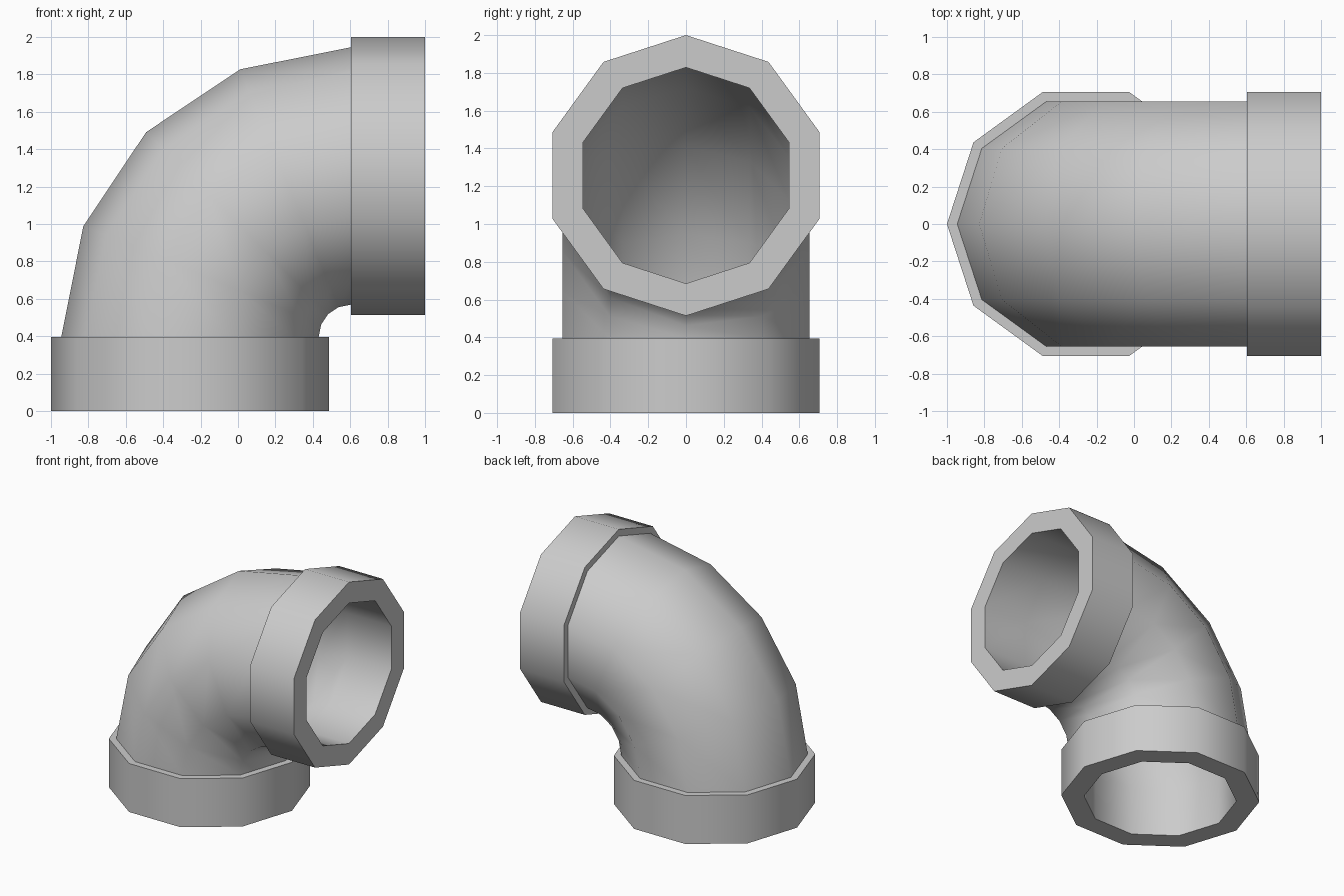
import bpy
import bmesh
from math import sin, cos, pi, radians

if "Cube" in bpy.data.objects:
    bpy.data.objects.remove(bpy.data.objects["Cube"], do_unlink=True)

SIDES, STEPS = 10, 4
COLLAR_R, PIPE_R, BORE_R = 0.743, 0.688, 0.572
COLLAR_LEN = 0.395
BEND_R = 0.862                       # centre line radius of the bend
PIVOT_X, PIVOT_Z = 0.605, 0.395      # centre of the bend

grey = bpy.data.materials.new("plain grey")
grey.use_nodes = True
grey.diffuse_color = (0.6, 0.6, 0.6, 1)
grey.node_tree.nodes["Principled BSDF"].inputs["Base Color"].default_value = (0.6, 0.6, 0.6, 1)


def add_ring(bm, turn, along, radius):
    """Decagon across the centre line, pushed along it past the bend."""
    ring = []
    for i in range(SIDES):
        a = 2 * pi * i / SIDES
        r = BEND_R + radius * cos(a)
        ring.append(bm.verts.new((PIVOT_X - r * cos(turn) + along * sin(turn),
                                  radius * sin(a),
                                  PIVOT_Z + r * sin(turn) + along * cos(turn))))
    return ring


def sweep(name, stations, closed=False):
    bm = bmesh.new()
    rings = [add_ring(bm, *s) for s in stations]
    pairs = list(zip(rings, rings[1:]))
    if closed:
        pairs.append((rings[-1], rings[0]))
    for a, b in pairs:
        for i in range(SIDES):
            j = (i + 1) % SIDES
            bm.faces.new((a[i], a[j], b[j], b[i]))
    bmesh.ops.recalc_face_normals(bm, faces=bm.faces)
    mesh = bpy.data.meshes.new(name)
    bm.to_mesh(mesh)
    bm.free()
    mesh.materials.append(grey)
    obj = bpy.data.objects.new(name, mesh)
    bpy.context.collection.objects.link(obj)
    bpy.ops.object.select_all(action='DESELECT')
    obj.select_set(True)
    bpy.context.view_layer.objects.active = obj
    bpy.ops.object.shade_smooth_by_angle(angle=radians(50))
    return obj


# Hollow elbow: outer skin up the bend, bore back down, collars at both ends
turns = [pi / 2 * k / STEPS for k in range(STEPS + 1)]
start, end = turns[0], turns[-1]
bottom_collar = [(start, -COLLAR_LEN, COLLAR_R), (start, 0, COLLAR_R)]
outer_bend = [(t, 0, PIPE_R) for t in turns]
side_collar = [(end, 0, COLLAR_R), (end, COLLAR_LEN, COLLAR_R)]
bore = ([(end, COLLAR_LEN, BORE_R)]
        + [(t, 0, BORE_R) for t in reversed(turns)]
        + [(start, -COLLAR_LEN, BORE_R)])
sweep("elbow_pipe", bottom_collar + outer_bend + side_collar + bore, closed=True)
